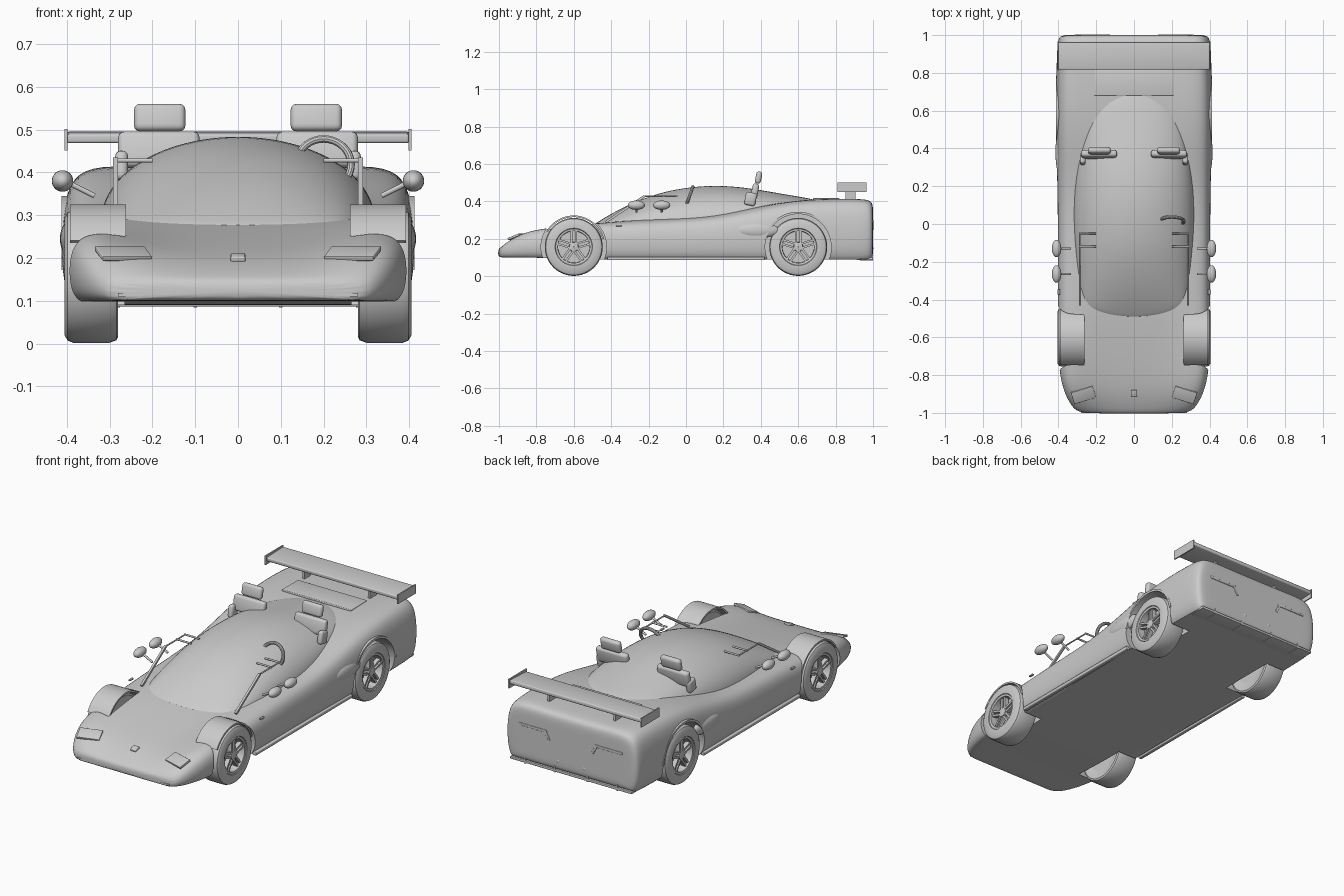
import bpy, bmesh, math
from mathutils import Vector, Matrix

if "Cube" in bpy.data.objects:
    bpy.data.objects.remove(bpy.data.objects["Cube"])

def finish(name, bm, bevel=0, angle=35):
    bmesh.ops.recalc_face_normals(bm, faces=bm.faces)
    me = bpy.data.meshes.new(name)
    bm.to_mesh(me); bm.free()
    ob = bpy.data.objects.new(name, me)
    bpy.context.collection.objects.link(ob)
    if bevel:
        m = ob.modifiers.new("bevel", 'BEVEL'); m.width = bevel; m.segments = 3
    bake(ob, angle)
    return ob

def bake(ob, angle=35):
    bpy.ops.object.select_all(action='DESELECT')
    bpy.context.view_layer.objects.active = ob
    ob.select_set(True)
    if ob.modifiers:
        bpy.ops.object.convert(target='MESH')
    bpy.ops.object.shade_smooth_by_angle(angle=math.radians(angle))

def box(name, c, size, rot=(0, 0, 0), bevel=0):
    bm = bmesh.new()
    bmesh.ops.create_cube(bm, size=1)
    ob = finish(name, (bmesh.ops.scale(bm, vec=size, verts=bm.verts), bm)[1], bevel)
    ob.location, ob.rotation_euler = c, rot
    return ob

def bar(name, a, b, r):
    a, b = Vector(a), Vector(b)
    bm = bmesh.new()
    rot = (b - a).to_track_quat('Z', 'Y').to_matrix().to_4x4()
    bmesh.ops.create_cone(bm, cap_ends=True, segments=12, radius1=r, radius2=r,
                          depth=(b - a).length, matrix=Matrix.Translation((a + b) / 2) @ rot)
    return finish(name, bm)

def ball(name, c, size):
    bm = bmesh.new()
    bmesh.ops.create_uvsphere(bm, u_segments=24, v_segments=14, radius=1)
    bmesh.ops.scale(bm, vec=size, verts=bm.verts)
    ob = finish(name, bm, 0, 180)
    ob.location = c
    return ob

def loft(name, rings, subdiv=2, crease=()):
    bm = bmesh.new()
    vs = [[bm.verts.new(p) for p in r] for r in rings]
    n = len(rings[0])
    cr = bm.edges.layers.float.new("crease_edge")
    for a, b in zip(vs, vs[1:]):
        for i in range(n):
            bm.faces.new((a[i], a[(i + 1) % n], b[(i + 1) % n], b[i]))
        for i in crease:
            bm.edges.get((a[i], b[i]))[cr] = 0.8
    bm.faces.new(vs[0]); bm.faces.new(vs[-1])
    bmesh.ops.recalc_face_normals(bm, faces=bm.faces)
    me = bpy.data.meshes.new(name); bm.to_mesh(me); bm.free()
    ob = bpy.data.objects.new(name, me)
    bpy.context.collection.objects.link(ob)
    m = ob.modifiers.new("smooth", 'SUBSURF'); m.levels = m.render_levels = subdiv
    return ob

def lathe_x(name, profile, c, a0=0, a1=360, steps=48, closed=True):
    # profile of (radius, x) swept about the x axis
    full = a1 - a0 == 360
    bm = bmesh.new()
    rings = []
    for k in range(steps if full else steps + 1):
        t = math.radians(a0 + (a1 - a0) * k / steps)
        rings.append([bm.verts.new((x, r * math.cos(t), r * math.sin(t))) for r, x in profile])
    n = len(profile)
    for k in range(steps):
        a, b = rings[k], rings[(k + 1) % len(rings)]
        for i in range(n if closed else n - 1):
            bm.faces.new((a[i], a[(i + 1) % n], b[(i + 1) % n], b[i]))
    if not full:
        bm.faces.new(rings[0]); bm.faces.new(rings[-1])
    ob = finish(name, bm)
    ob.location = c
    return ob

# body shell: stations of y, half width, floor, shoulder height, centre height
stations = [(-1.005, .27, .105, .135, .145), (-.985, .32, .10, .16, .16), (-.9, .37, .10, .225, .2),
            (-.78, .40, .10, .258, .228), (-.6, .405, .09, .275, .26), (-.45, .405, .09, .285, .285),
            (-.2, .405, .09, .30, .31), (.1, .405, .09, .31, .32), (.3, .41, .09, .345, .36),
            (.5, .415, .09, .392, .395), (.7, .415, .09, .413, .413), (.9, .41, .09, .415, .41),
            (.975, .405, .09, .41, .408), (1.0, .39, .105, .39, .39), (1.0, .33, .15, .33, .33)]

def body_ring(y, w, zb, zs, zc):
    h = zs - zb
    half = [(.5 * w, zb), (.93 * w, zb), (.98 * w, zb + .12 * h), (w, zb + .4 * h), (.99 * w, zb + .7 * h),
            (.94 * w, zb + .93 * h), (.8 * w, zs + .004), (.45 * w, zc)]
    return ([(0, y, zb)] + [(x, y, z) for x, z in half] + [(0, y, zc)]
            + [(-x, y, z) for x, z in reversed(half)])

body = loft("body_shell", [body_ring(*s) for s in stations], 2, (2, 16))
R, WZ = .155, .157
for s in (-1, 1):
    for y, r in ((-.6, .175), (.6, .177)):
        bm = bmesh.new()
        bmesh.ops.create_cone(bm, cap_ends=True, segments=64, radius1=r, radius2=r, depth=.3,
                              matrix=Matrix.Translation((s * .415, y, WZ)) @ Matrix.Rotation(math.pi / 2, 4, 'Y'))
        cut = finish("arch_cutter", bm)
        cut.hide_render = True
        cut.hide_set(True)
        m = body.modifiers.new("arch", 'BOOLEAN'); m.object = cut; m.operation = 'DIFFERENCE'
bake(body)
for o in [o for o in bpy.data.objects if o.name.startswith("arch_cutter")]:
    bpy.data.objects.remove(o)

# glass canopy: y, half width, base, top
canopy = [(-.495, .10, .265, .275), (-.465, .25, .265, .295), (-.4, .285, .265, .335), (-.3, .30, .27, .388),
          (-.15, .315, .275, .447), (0, .325, .28, .477), (.15, .325, .285, .489), (.3, .31, .31, .479),
          (.45, .28, .345, .453), (.58, .23, .375, .43), (.67, .15, .385, .415), (.71, .06, .385, .40)]
rings = [[(w * math.cos(math.pi * k / 12), y, zb + (zt - zb) * math.sin(math.pi * k / 12)) for k in range(13)]
         for y, w, zb, zt in canopy]
bake(loft("canopy", rings, 2, (0, 12)))

# wheels with five double spokes
tyre = [(.094, .29), (.14, .28), (.149, .284), (.155, .30), (.155, .385), (.15, .398), (.138, .405),
        (.10, .405), (.094, .395)]
for s in (-1, 1):
    for y in (-.6, .6):
        c = (0, y, WZ)
        lathe_x("tyre", [(r, s * x) for r, x in tyre], c)
        lathe_x("rim_ring", [(.097, s * .35), (.097, s * .402), (.086, s * .40), (.084, s * .35)], c)
        lathe_x("rim_back", [(.002, s * .29), (.096, s * .29), (.096, s * .36), (.002, s * .36)], c)
        lathe_x("hub", [(.001, s * .36), (.026, s * .36), (.024, s * .395), (.001, s * .398)], c, steps=24)
        for k in range(5):
            t = math.radians(90 + 72 * k)
            for d in (-.011, .011):
                p = (s * .38, y + .053 * math.cos(t) - d * math.sin(t), WZ + .053 * math.sin(t) + d * math.cos(t))
                box("spoke", p, (.024, .075, .011), (t, 0, 0))

    # front wheel fender and rear arch lip
    lathe_x("front_fender", [(.159, s * .262), (.159, s * .393), (.168, s * .393), (.168, s * .262)],
            (0, -.6, WZ), 15, 150, 32)
    lathe_x("rear_arch_lip", [(.176, s * .36), (.176, s * .412), (.188, s * .412), (.188, s * .36)],
            (0, .6, WZ), 5, 165, 32)

    # side scoop, skirt and door details
    ball("side_scoop", (s * .392, .38, .245), (.024, .12, .042))
    box("side_skirt", (s * .392, 0, .095), (.022, .84, .018), bevel=.004)
    box("door_handle", (s * .398, -.36, .27), (.012, .03, .008), bevel=.002)

    # twin mirrors on stalks
    for y in (-.265, -.13):
        ball("mirror", (s * .41, y, .38), (.025, .046, .025))
        bar("mirror_stalk", (s * .40, y, .378), (s * .335, y, .345), .006)

    # window frame
    box("window_pillar", (s * .286, -.325, .36), (.012, .25, .012), (math.atan2(.14, .21), 0, 0))
    bar("window_rail", (s * .286, -.22, .428), (s * .286, -.05, .428), .004)
    for y in (-.12, -.05):
        bar("window_cross_bar", (s * .2, y, .428), (s * .29, y, .428), .005)

    # seats rising through the cockpit
    box("headrest", (s * .183, .388, .528), (.12, .032, .065), (-.2, 0, 0), .014)
    box("seat_back", (s * .185, .368, .453), (.19, .036, .085), (-.2, 0, 0), .014)
    box("seat_bolster", (s * .272, .345, .413), (.03, .06, .07), (-.2, 0, 0), .013)

    # headlight, nose intake
    box("headlight", (s * .268, -.905, .211), (.12, .068, .012), (.38, 0, -s * .3), .002)
    box("nose_intake", (s * .205, -.985, .114), (.15, .03, .008))

    # tail light, exhaust, wing parts
    box("tail_light", (s * .23, .997, .295), (.17, .012, .014), bevel=.003)
    box("tail_light_tick", (s * .143, .997, .272), (.014, .012, .05), (0, s * .5, 0), .003)
    ball("exhaust", (s * .08, .985, .15), (.017, .017, .017))
    box("wing_end_plate", (s * .402, .888, .476), (.007, .155, .05))
    box("wing_support", (s * .2, .88, .438), (.012, .055, .07))
    for x in (.1, .28):
        box("diffuser_fin", (s * x, .965, .10), (.008, .07, .032))

box("diffuser", (0, .955, .094), (.74, .09, .014), bevel=.003)
box("rear_wing", (0, .89, .482), (.80, .145, .022), (.04, 0, 0), .006)
box("engine_cover", (0, .75, .411), (.42, .14, .014), bevel=.004)
box("hood_badge", (0, -.895, .2), (.034, .035, .016), (.3, 0, 0), .004)

# steering wheel
bpy.ops.mesh.primitive_torus_add(location=(.2, .015, .418), rotation=(math.radians(70), 0, 0),
                                 major_radius=.064, minor_radius=.009, major_segments=36, minor_segments=10)
bpy.context.object.name = "steering_wheel"
bake(bpy.context.object)
